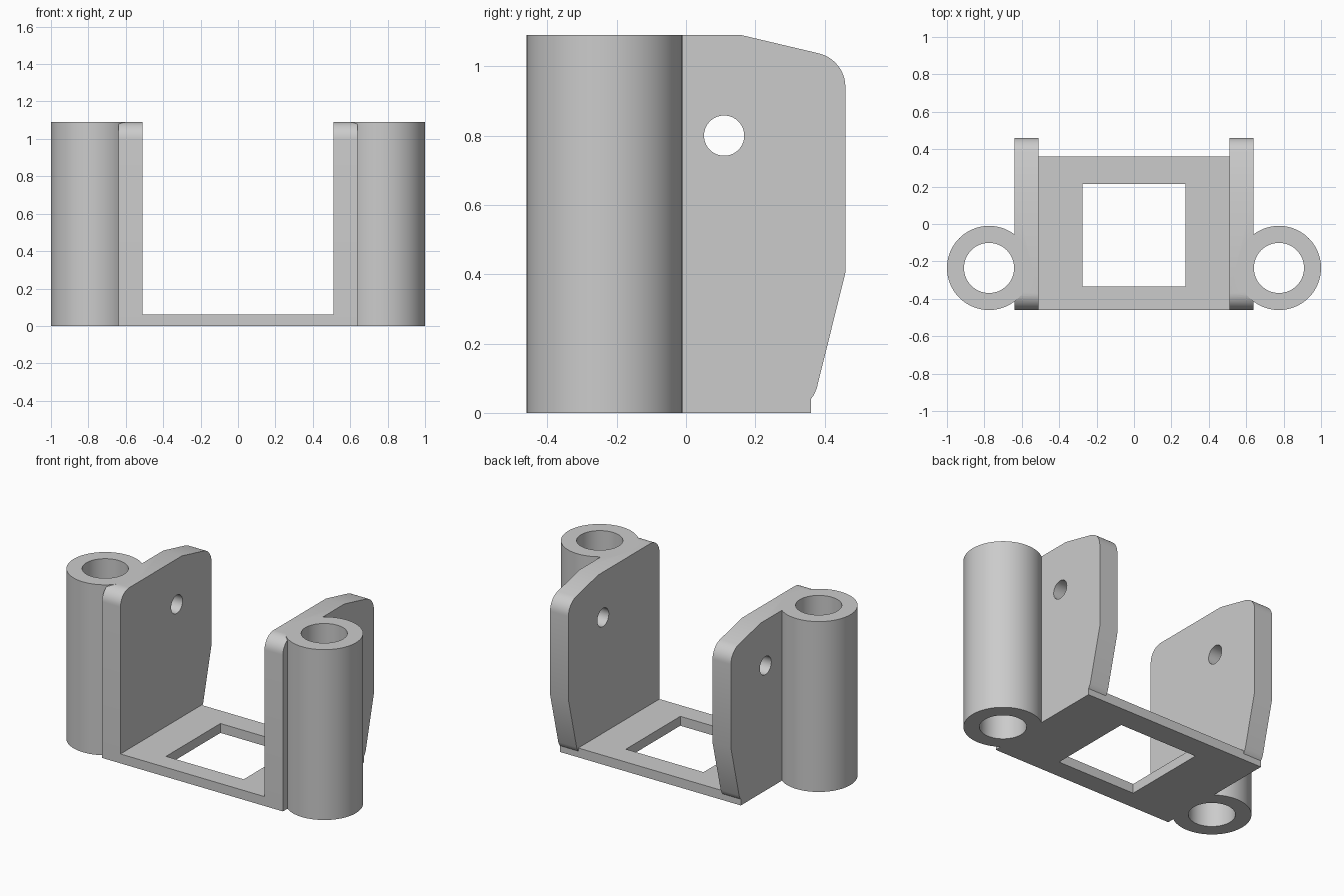
import bpy, bmesh, math
from mathutils import Matrix, Vector

default = bpy.data.objects.get("Cube")
if default:
    bpy.data.objects.remove(default, do_unlink=True)

# Single grey finish
grey = bpy.data.materials.new("light_grey")
grey.use_nodes = True
grey.diffuse_color = (0.6, 0.6, 0.6, 1)
grey.node_tree.nodes["Principled BSDF"].inputs["Base Color"].default_value = grey.diffuse_color

HEIGHT = 1.09
FRONT, BACK = -0.46, 0.36
INNER, OUTER = 0.51, 0.64      # side plate faces
BASE_TOP = 0.06


def make_object(name, bm):
    bmesh.ops.recalc_face_normals(bm, faces=bm.faces)
    mesh = bpy.data.meshes.new(name)
    bm.to_mesh(mesh)
    bm.free()
    mesh.materials.append(grey)
    obj = bpy.data.objects.new(name, mesh)
    bpy.context.collection.objects.link(obj)
    return obj


def cylinder(name, radius, length, centre, axis="Z"):
    bm = bmesh.new()
    turn = Matrix.Rotation(math.pi / 2, 4, "Y") if axis == "X" else Matrix()
    bmesh.ops.create_cone(bm, cap_ends=True, segments=96, radius1=radius, radius2=radius,
                          depth=length, matrix=Matrix.Translation(centre) @ turn)
    return make_object(name, bm)


def box(name, low, high):
    bm = bmesh.new()
    low, high = Vector(low), Vector(high)
    size = Matrix.Diagonal((high - low).to_4d())
    size[3][3] = 1
    bmesh.ops.create_cube(bm, size=1, matrix=Matrix.Translation((low + high) / 2) @ size)
    return make_object(name, bm)


def combine(target, other, operation):
    mod = target.modifiers.new(operation.lower(), "BOOLEAN")
    mod.operation, mod.object, mod.solver = operation, other, "EXACT"
    bpy.context.view_layer.objects.active = target
    bpy.ops.object.modifier_apply(modifier=mod.name)
    bpy.data.objects.remove(other, do_unlink=True)


def arc(cy, cz, radius, start, end, steps=10):
    angles = [math.radians(start + (end - start) * i / steps) for i in range(steps + 1)]
    return [(cy + radius * math.cos(a), cz + radius * math.sin(a)) for a in angles]


def side_plate(name, side):
    # Outline in y and z: tapered foot, rounded shoulders, sloping top
    outline = [(FRONT, 0), (BACK, 0), (BACK, 0.04), (0.368, 0.05), (0.377, 0.07), (0.46, 0.405)]
    outline += arc(0.36, 0.94, 0.1, 0, 76)
    outline += [(0.16, HEIGHT)]
    outline += arc(FRONT + 0.09, HEIGHT - 0.09, 0.09, 90, 180)
    bm = bmesh.new()
    face = bm.faces.new([bm.verts.new((side * INNER, y, z)) for y, z in outline])
    grown = bmesh.ops.extrude_face_region(bm, geom=[face])["geom"]
    bmesh.ops.translate(bm, vec=(side * (OUTER - INNER), 0, 0),
                        verts=[v for v in grown if isinstance(v, bmesh.types.BMVert)])
    return make_object(name, bm)


parts = []

# Side plates, each joined to its hollow barrel
for label, side in (("left", 1), ("right", -1)):
    plate = side_plate(label + "_side_plate_with_barrel", side)
    centre = (side * 0.775, -0.235, HEIGHT / 2)
    combine(plate, cylinder("barrel", 0.225, HEIGHT, centre), "UNION")
    combine(plate, cylinder("bore", 0.134, HEIGHT * 2, centre), "DIFFERENCE")
    pin = cylinder("pin_hole", 0.058, 0.5, (side * 0.575, 0.11, 0.8), "X")
    combine(plate, pin, "DIFFERENCE")
    parts.append(plate)

# Base with a square window
base = box("base_plate", (-INNER, FRONT, 0), (INNER, BACK, BASE_TOP))
window = box("window", (-0.275, -0.335, -1), (0.275, 0.215, 1))
combine(base, window, "DIFFERENCE")
parts.append(base)

# Smooth the round surfaces, keep the edges crisp
bpy.ops.object.select_all(action="DESELECT")
for part in parts:
    part.select_set(True)
bpy.context.view_layer.objects.active = base
bpy.ops.object.shade_smooth_by_angle(angle=math.radians(25))
